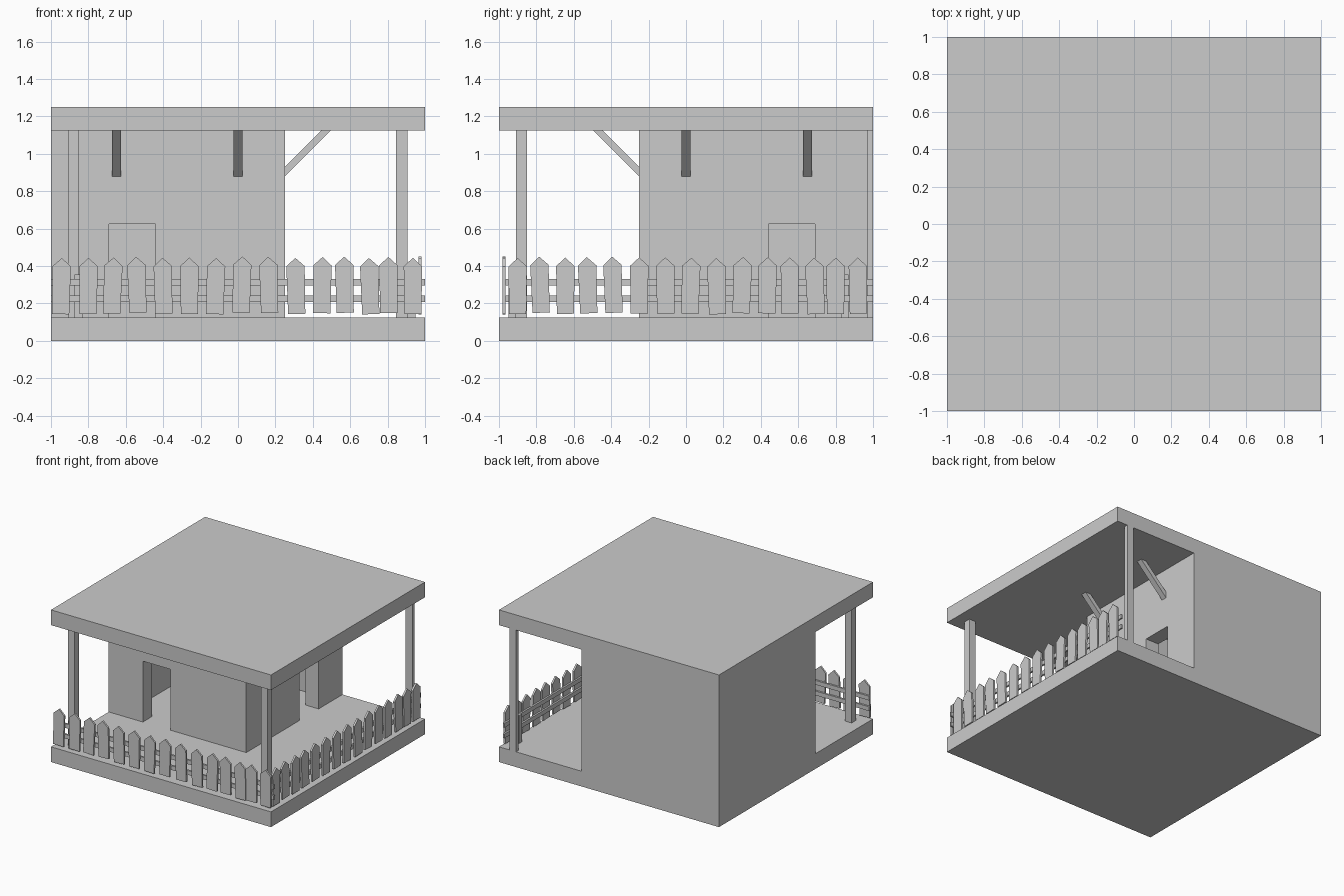
import bpy, bmesh, math, random
from mathutils import Vector, Matrix

random.seed(4)
if "Cube" in bpy.data.objects:
    bpy.data.objects.remove(bpy.data.objects["Cube"])

GREY = (0.6, 0.6, 0.6, 1)
grey = bpy.data.materials.new("plain_grey")
grey.use_nodes = True
grey.diffuse_color = GREY
grey.node_tree.nodes["Principled BSDF"].inputs["Base Color"].default_value = GREY

# The side facing +x is the front turned by a quarter about z
FRONT = Matrix.Identity(4)
SIDE = Matrix.Rotation(math.pi / 2, 4, 'Z')


def prism(name, points, depth, turn=FRONT):
    """Extrude a flat outline along a depth vector."""
    bm = bmesh.new()
    face = bm.faces.new([bm.verts.new(p) for p in points])
    new = bmesh.ops.extrude_face_region(bm, geom=[face])["geom"]
    bmesh.ops.translate(bm, vec=Vector(depth),
                        verts=[v for v in new if isinstance(v, bmesh.types.BMVert)])
    bmesh.ops.recalc_face_normals(bm, faces=bm.faces)
    bm.transform(turn)
    mesh = bpy.data.meshes.new(name)
    bm.to_mesh(mesh)
    bm.free()
    mesh.materials.append(grey)
    obj = bpy.data.objects.new(name, mesh)
    bpy.context.collection.objects.link(obj)
    return obj


def box(name, x, y, z, turn=FRONT):
    corners = [(x[0], y[0], z[0]), (x[1], y[0], z[0]),
               (x[1], y[1], z[0]), (x[0], y[1], z[0])]
    return prism(name, corners, (0, 0, z[1] - z[0]), turn)


FLOOR, CEILING = 0.125, 1.125
STOREY = (FLOOR, CEILING)
FULL = (-1, 1)

# Floor slab and flat roof
box("floor_slab", FULL, FULL, (0, FLOOR))
box("roof_slab", FULL, FULL, (CEILING, 1.25))


# Room walls, the front and side ones notched by a doorway
def door_wall(name, start, end, door, turn):
    outline = [(start, FLOOR), (door[0], FLOOR), (door[0], 0.625), (door[1], 0.625),
               (door[1], FLOOR), (end, FLOOR), (end, CEILING), (start, CEILING)]
    prism(name, [(u, -0.25, z) for u, z in outline], (0, 0.12, 0), turn)


door_wall("front_wall", -1, 0.25, (-0.69, -0.44), FRONT)
door_wall("side_wall", -0.13, 1, (0.44, 0.69), SIDE)
box("back_wall", (-1, 0.13), (0.88, 1), STOREY)
box("far_wall", (-1, -0.88), (-0.13, 0.88), STOREY)

# Porch posts
box("corner_post", (0.845, 0.905), (-0.91, -0.85), STOREY)
box("front_post", (-0.91, -0.85), (-0.91, -0.85), STOREY)
box("back_post", (0.845, 0.905), (0.97, 1), STOREY)

# Diagonal roof braces
BRACE = [(-0.25, 0.88), (-0.25, 0.93), (-0.445, CEILING), (-0.495, CEILING)]
for name, turn, places in (("front_brace", FRONT, (-0.65, 0)),
                           ("side_brace", SIDE, (0, 0.65))):
    for u in places:
        prism(name, [(u - 0.024, y, z) for y, z in BRACE], (0.048, 0, 0), turn)

# Picket fences: slightly crooked pointed boards on two rails
PICKET = [(-0.046, -0.15), (0.046, -0.15), (0.049, 0.105), (0, 0.15), (-0.049, 0.105)]


def fence(name, places, rail_start, turn):
    for u in places:
        lean = Matrix.Rotation(math.radians(random.uniform(-2.5, 2.5)), 2)
        lift = 0.298 + random.uniform(-0.006, 0.004)
        board = [lean @ Vector(p) for p in PICKET]
        prism(name + "_picket", [(u + p.x, -0.98, lift + p.y) for p in board],
              (0, 0.015, 0), turn)
    for z in (0.208, 0.295):
        box(name + "_rail", (rail_start, 1), (-0.965, -0.95), (z, z + 0.035), turn)


fence("front_fence", (-0.945, -0.80, -0.67, -0.54, -0.40, -0.26, -0.12, 0.02,
                      0.165, 0.31, 0.45, 0.57, 0.705, 0.805, 0.935), -1, FRONT)
fence("side_fence", (-0.90, -0.78, -0.645, -0.525, -0.39, -0.25, -0.11, 0.025,
                     0.165, 0.30, 0.435, 0.555, 0.69, 0.80, 0.92), -0.965, SIDE)

# Short fence posts
SHORT = (FLOOR, 0.355)
box("fence_corner_post", (0.905, 0.95), (-0.95, -0.91), SHORT)
box("front_fence_post", (-0.875, -0.83), (-0.95, -0.91), SHORT)
box("side_fence_post", (0.83, 0.87), (-0.95, -0.91), SHORT, SIDE)
